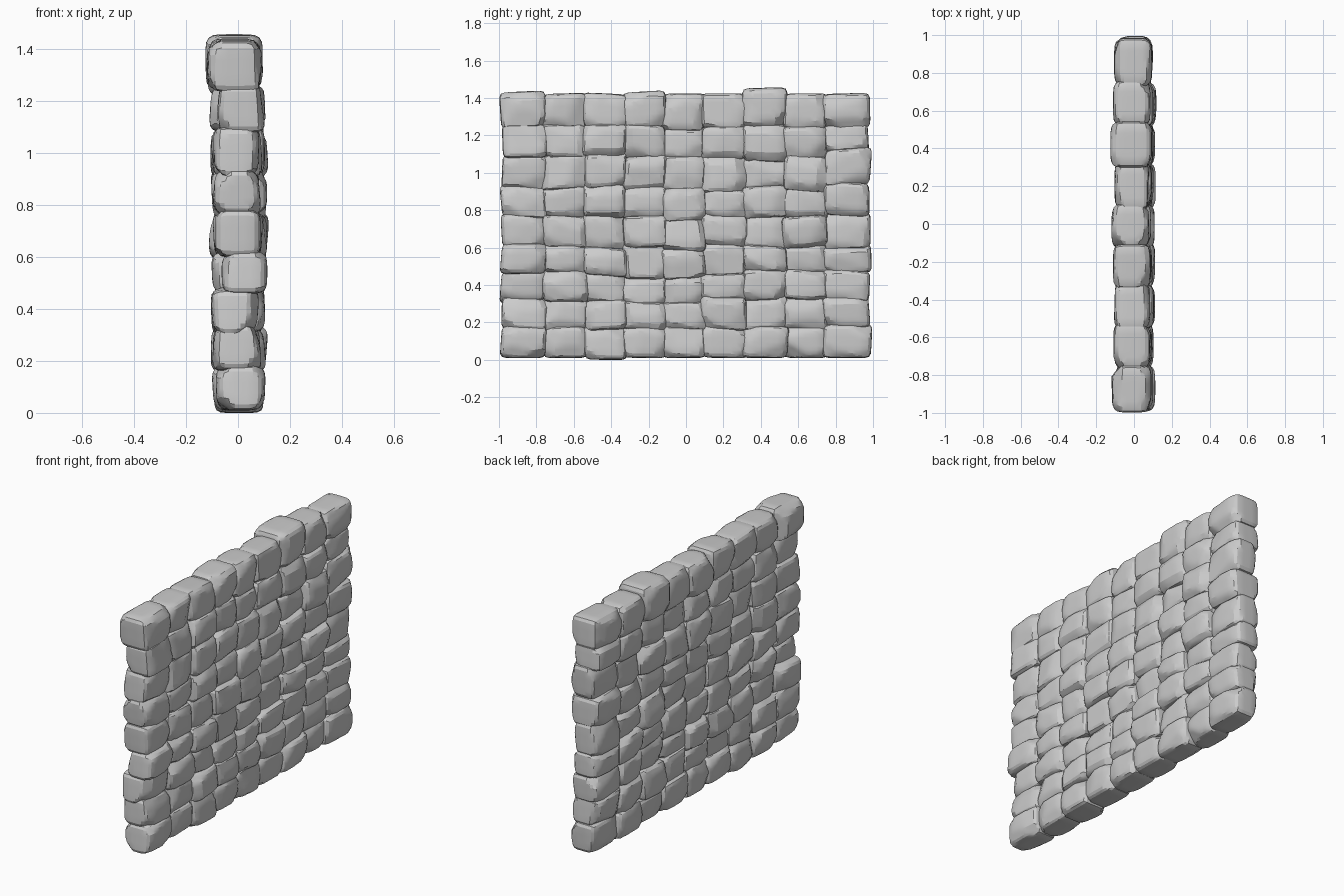
import bpy, bmesh, random
from mathutils import Vector

if "Cube" in bpy.data.objects:
    bpy.data.objects.remove(bpy.data.objects["Cube"])

random.seed(7)
U = random.uniform

# Seam positions: y of the column seams, z (hundredths) of the row seams per column
COLS = [-0.995, -0.755, -0.535, -0.33, -0.115, 0.095, 0.315, 0.53, 0.745, 0.985]
SEAMS = [
    [1, 17, 32, 47, 61, 77, 92, 109, 125, 143],
    [1, 17, 32, 47, 61, 76, 92, 109, 125, 142],
    [0, 17, 31, 46, 59, 77, 93, 110, 125, 142],
    [1, 17, 30, 44, 61, 76, 92, 108, 125, 143],
    [1, 17, 30, 44, 59, 75, 91, 108, 123, 142],
    [1, 17, 33, 45, 62, 77, 90, 108, 124, 142],
    [1, 17, 33, 48, 60, 77, 92, 107, 125, 145],
    [1, 17, 33, 47, 61, 76, 91, 108, 124, 142],
    [1, 18, 33, 47, 60, 78, 94, 112, 125, 142],
]
# Depth centres of the visible end column (bottom up) and the top row
END_X = [0.01, -0.005, -0.012, 0.025, -0.002, -0.005, -0.007, 0.01, -0.012]
TOP_X = [-0.012, -0.012, -0.012, -0.012, -0.02, -0.01, -0.015, -0.012, -0.005]


def make_stone(name, x0, x1, y0, y1, z0, z1):
    """Rounded, chiselled block filling one cell of the wall."""
    bm = bmesh.new()
    bmesh.ops.create_cube(bm, size=2)
    bmesh.ops.subdivide_edges(bm, edges=bm.edges[:], cuts=7, use_grid_fill=True)
    # Swell the cube: square outline along the wall, rounder towards both faces
    p = U(4.3, 6)
    for v in bm.verts:
        x, y, z = map(abs, v.co)
        r = (y ** 9 + z ** 9) ** (1 / 9)
        v.co /= (x ** p + r ** p) ** (1 / p)
    # Chisel: press flat facets into the wall faces and their edges
    for i in range(14):
        n = Vector(((-1) ** i * U(0.5, 1), U(-0.8, 0.8), U(-0.8, 0.8))).normalized()
        d = max(v.co.dot(n) for v in bm.verts) * U(0.89, 0.95)
        for v in bm.verts:
            over = v.co.dot(n) - d
            if over > 0:
                v.co -= n * over
    # Fit to the cell with a little tilt and taper
    tilt_y, tilt_z, taper = U(-0.008, 0.008), U(-0.009, 0.009), U(-0.08, 0.08)
    if z0 < 0.05:
        tilt_z *= 0.3
    # Stretch back to full depth after chiselling
    depth = max(abs(v.co.x) for v in bm.verts)
    for v in bm.verts:
        a, b, c = v.co
        v.co = ((x0 + x1) / 2 + a / depth * (x1 - x0) / 2 * (1 + taper * c),
                (y0 + y1) / 2 + b * (y1 - y0) / 2 + tilt_y * c,
                max(0, (z0 + z1) / 2 + c * (z1 - z0) / 2 + tilt_z * b))
    mesh = bpy.data.meshes.new(name)
    bm.to_mesh(mesh)
    bm.free()
    ob = bpy.data.objects.new(name, mesh)
    bpy.context.collection.objects.link(ob)
    ob.select_set(True)
    bpy.context.view_layer.objects.active = ob


# Lay the stones, overlapping neighbours slightly
for col, seams in enumerate(SEAMS):
    for row in range(9):
        y0, y1 = COLS[col], COLS[col + 1]
        y0 += U(-0.006, 0.006) - 0.012 if col else U(0, 0.015)
        y1 += U(-0.006, 0.006) + 0.012 if col < 8 else U(-0.01, 0.01)
        z0 = seams[row] / 100 - (0.011 if row else 0)
        z1 = seams[row + 1] / 100 + (0.011 if row < 8 else 0.005)
        xc = END_X[row] if col == 0 else TOP_X[col] if row == 8 else U(-0.014, 0.018)
        half = U(0.084, 0.1) + (0.01 if row == 8 and col in (0, 6, 8) else 0)
        make_stone(f"stone_{row}_{col}", xc - half, xc + half, y0, y1, z0, z1)

bpy.ops.object.shade_smooth_by_angle(angle=0.35)
